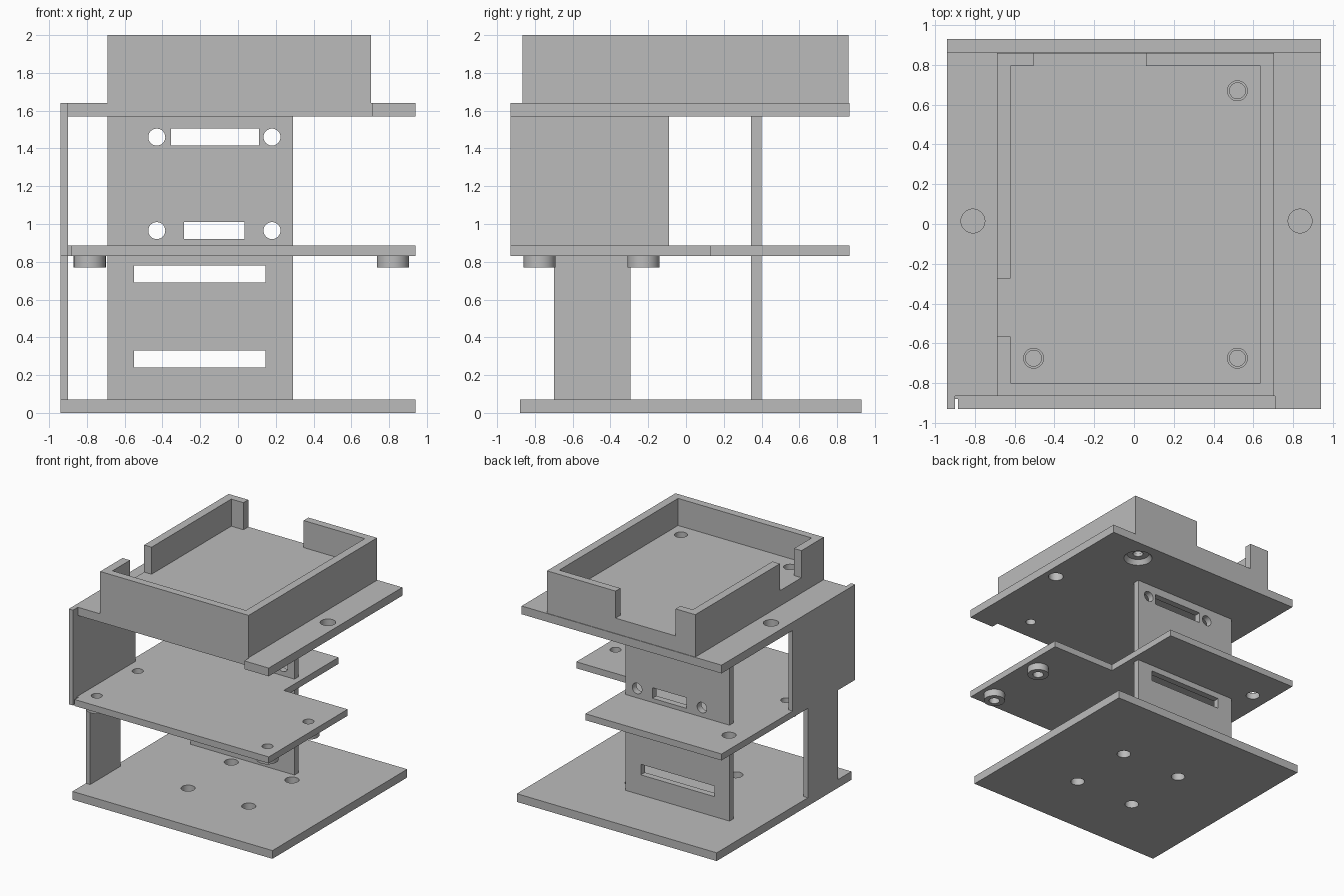
import bpy
import bmesh
from math import radians
from mathutils import Matrix, Vector

cube = bpy.data.objects.get("Cube")
if cube:
    bpy.data.objects.remove(cube, do_unlink=True)

grey = bpy.data.materials.new("light_grey")
grey.use_nodes = True
grey.diffuse_color = (0.5, 0.5, 0.5, 1)
grey.node_tree.nodes["Principled BSDF"].inputs["Base Color"].default_value = (0.5, 0.5, 0.5, 1)


def finish(name, bm):
    bmesh.ops.recalc_face_normals(bm, faces=bm.faces)
    mesh = bpy.data.meshes.new(name)
    bm.to_mesh(mesh)
    bm.free()
    mesh.materials.append(grey)
    ob = bpy.data.objects.new(name, mesh)
    bpy.context.collection.objects.link(ob)
    return ob


def prism(name, points, low, high, axis="z"):
    """Outline extruded along z (xy points) or along x (yz points)."""
    bm = bmesh.new()
    place = (lambda a, b: (a, b, low)) if axis == "z" else (lambda a, b: (low, a, b))
    face = bm.faces.new([bm.verts.new(place(a, b)) for a, b in points])
    out = bmesh.ops.extrude_face_region(bm, geom=[face])
    move = Vector((0, 0, high - low)) if axis == "z" else Vector((high - low, 0, 0))
    bmesh.ops.translate(bm, verts=[v for v in out["geom"] if isinstance(v, bmesh.types.BMVert)], vec=move)
    return finish(name, bm)


def box(name, x0, x1, y0, y1, z0, z1):
    return prism(name, [(x0, y0), (x1, y0), (x1, y1), (x0, y1)], z0, z1)


def rod(name, center, r1, depth, r2=None, along_y=False):
    bm = bmesh.new()
    turn = Matrix.Rotation(radians(90), 4, "X") if along_y else Matrix()
    bmesh.ops.create_cone(bm, cap_ends=True, segments=32, radius1=r1,
                          radius2=r1 if r2 is None else r2, depth=depth,
                          matrix=Matrix.Translation(center) @ turn)
    return finish(name, bm)


def cut(ob, cutter):
    cutter.hide_render = True
    mod = ob.modifiers.new("cut", "BOOLEAN")
    mod.operation = "DIFFERENCE"
    mod.solver = "EXACT"
    mod.object = cutter
    bpy.context.view_layer.objects.active = ob
    bpy.ops.object.modifier_apply(modifier=mod.name)
    bpy.data.objects.remove(cutter, do_unlink=True)


def smooth(ob):
    bpy.ops.object.select_all(action="DESELECT")
    ob.select_set(True)
    bpy.context.view_layer.objects.active = ob
    bpy.ops.object.shade_smooth_by_angle(angle=radians(30))


# Base plate with four mounting holes
base = box("base_plate", -0.94, 0.94, -0.88, 0.93, 0, 0.07)
for x in (-0.245, 0.325):
    for y in (-0.32, 0.26):
        cut(base, rod("cutter", (x, y, 0.03), 0.055, 0.3))

# Middle plate with a cut-away back corner
middle = prism("middle_plate", [
    (-0.885, -0.93), (0.94, -0.93), (0.94, 0.13), (0.34, 0.13), (0.34, 0.865),
    (-0.94, 0.865), (-0.94, -0.09), (-0.9, -0.09), (-0.9, -0.88), (-0.885, -0.88)], 0.83, 0.885)
cut(middle, rod("cutter", (-0.79, 0.55, 0.85), 0.055, 0.3))

# Ring standoffs under the middle plate
for side, x in (("right", -0.785), ("left", 0.82)):
    for place, y in (("front", -0.775), ("rear", -0.225)):
        cut(middle, rod("cutter", (x, y, 0.85), 0.043, 0.4))
        ring = rod(f"standoff_{place}_{side}", (x, y, 0.8), 0.085, 0.06)
        cut(ring, rod("cutter", (x, y, 0.8), 0.043, 0.4))
        smooth(ring)

# Side wall, narrow below and wide above
prism("side_wall", [
    (-0.7, 0.07), (-0.295, 0.07), (-0.295, 0.83), (-0.09, 0.83),
    (-0.09, 1.64), (-0.93, 1.64), (-0.93, 0.83), (-0.7, 0.83)], -0.94, -0.9, "x")

# Upright panel with slots and screw holes
panel = box("upright_panel", -0.69, 0.29, 0.345, 0.4, 0.07, 1.57)
for x0, x1, z0, z1 in ((-0.55, 0.145, 0.24, 0.33), (-0.55, 0.145, 0.69, 0.78),
                       (-0.285, 0.035, 0.92, 1.01), (-0.355, 0.11, 1.415, 1.505)):
    cut(panel, box("cutter", x0, x1, 0.2, 0.5, z0, z1))
for x in (-0.43, 0.18):
    for z in (0.965, 1.46):
        cut(panel, rod("cutter", (x, 0.37, z), 0.045, 0.3, along_y=True))

# Top plate
top = prism("top_plate", [
    (-0.9, -0.865), (0.71, -0.865), (0.71, -0.93), (0.94, -0.93),
    (0.94, 0.865), (-0.94, 0.865), (-0.94, -0.09), (-0.9, -0.09)], 1.57, 1.64)
for x in (-0.81, 0.835):
    cut(top, rod("cutter", (x, 0.015, 1.6), 0.06, 0.3))

# Tray floor, with screw holes running on through the plate
floor = box("tray_floor", -0.69, 0.705, -0.865, 0.86, 1.64, 1.77)
for x, y in ((-0.505, -0.675), (0.52, -0.675), (0.52, 0.67)):
    cut(top, rod("cutter", (x, y, 1.6), 0.04, 0.3))
    cut(floor, rod("cutter", (x, y, 1.7), 0.05, 0.3))
cut(top, rod("cutter", (0.52, 0.67, 1.585), 0.12, 0.05, 0.09))

# Tray walls, open at the back and at the side
prism("tray_wall_main", [
    (-0.69, -0.565), (-0.69, -0.865), (0.705, -0.865), (0.705, 0.86), (0.06, 0.86),
    (0.06, 0.795), (0.635, 0.795), (0.635, -0.8), (-0.62, -0.8), (-0.62, -0.565)], 1.77, 2)
prism("tray_wall_corner", [
    (-0.69, -0.275), (-0.62, -0.275), (-0.62, 0.795), (-0.505, 0.795),
    (-0.505, 0.86), (-0.69, 0.86)], 1.77, 2)

for ob in (base, middle, panel, top, floor):
    smooth(ob)
